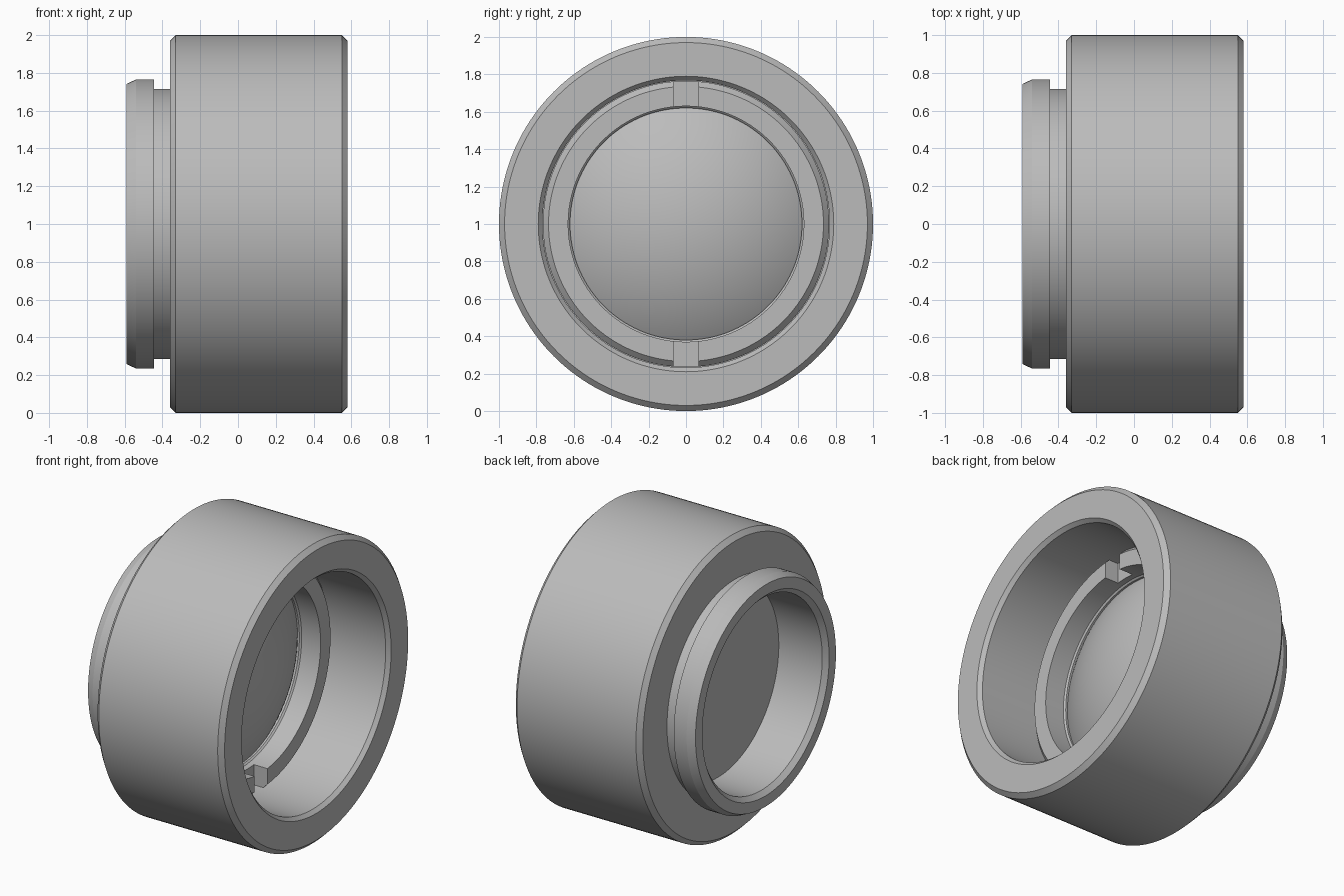
import bpy
import bmesh
import math

SEGMENTS = 160
AXIS_Z = 1.0

if "Cube" in bpy.data.objects:
    bpy.data.objects.remove(bpy.data.objects["Cube"], do_unlink=True)

grey = bpy.data.materials.new("plain grey")
grey.use_nodes = True
colour = (0.5, 0.5, 0.5, 1.0)
grey.diffuse_color = colour
grey.node_tree.nodes["Principled BSDF"].inputs["Base Color"].default_value = colour


def lathe(name, profile, closed=True):
    """Spin an (x, radius) profile about the horizontal x axis."""
    bm = bmesh.new()
    verts = [bm.verts.new((x, 0, r)) for x, r in profile]
    count = len(verts)
    edges = [bm.edges.new((verts[i], verts[(i + 1) % count]))
             for i in range(count if closed else count - 1)]
    bmesh.ops.spin(bm, geom=verts + edges, cent=(0, 0, 0), axis=(1, 0, 0),
                   angle=math.tau, steps=SEGMENTS, use_merge=True)
    bmesh.ops.remove_doubles(bm, verts=bm.verts, dist=1e-5)
    bmesh.ops.recalc_face_normals(bm, faces=bm.faces)
    mesh = bpy.data.meshes.new(name)
    bm.to_mesh(mesh)
    bm.free()
    obj = bpy.data.objects.new(name, mesh)
    obj.location.z = AXIS_Z
    bpy.context.collection.objects.link(obj)
    mesh.materials.append(grey)
    return obj


def activate(obj):
    bpy.ops.object.select_all(action='DESELECT')
    obj.select_set(True)
    bpy.context.view_layer.objects.active = obj


# Barrel with rear neck, mounting flange and stepped bore
housing = lathe("housing", [
    (0.58, 0.97), (0.55, 1.0), (-0.33, 1.0), (-0.36, 0.97),
    (-0.36, 0.715), (-0.445, 0.715),
    (-0.445, 0.765), (-0.54, 0.765), (-0.59, 0.742),
    (-0.59, 0.67), (-0.56, 0.64),
    (0.0, 0.64), (0.0, 0.768), (0.555, 0.768), (0.58, 0.79),
])

# Lens: flat at the back, domed towards the open end
LENS_R, DOME_R = 0.638, 1.15
half_angle = math.asin(LENS_R / DOME_R)
centre_x = -0.005 - DOME_R * math.cos(half_angle)
dome = [(centre_x + DOME_R * math.cos(a), DOME_R * math.sin(a))
        for a in (half_angle * (1 - i / 24) for i in range(25))]
dome[-1] = (dome[-1][0], 0.0)
lens = lathe("lens", [(-0.24, 0.0), (-0.24, LENS_R)] + dome, closed=False)

# Retaining ring that holds the lens
ring = lathe("retaining_ring", [
    (0.17, 0.63), (0.17, 0.735), (0.14, 0.765),
    (0.002, 0.765), (0.002, 0.62), (0.02, 0.62), (0.03, 0.63),
])

# Spanner slots at the top and bottom of the ring
bpy.ops.mesh.primitive_cube_add(size=1, location=(0.17, 0, AXIS_Z))
cutter = bpy.context.object
cutter.name = "slot_cutter"
cutter.hide_render = True
cutter.scale = (0.2, 0.135, 1.8)
slots = ring.modifiers.new("spanner slots", 'BOOLEAN')
slots.operation = 'DIFFERENCE'
slots.solver = 'EXACT'
slots.object = cutter
activate(ring)
bpy.ops.object.modifier_apply(modifier=slots.name)
bpy.data.objects.remove(cutter, do_unlink=True)

for part in (housing, lens, ring):
    activate(part)
    bpy.ops.object.shade_smooth_by_angle(angle=math.radians(20))
